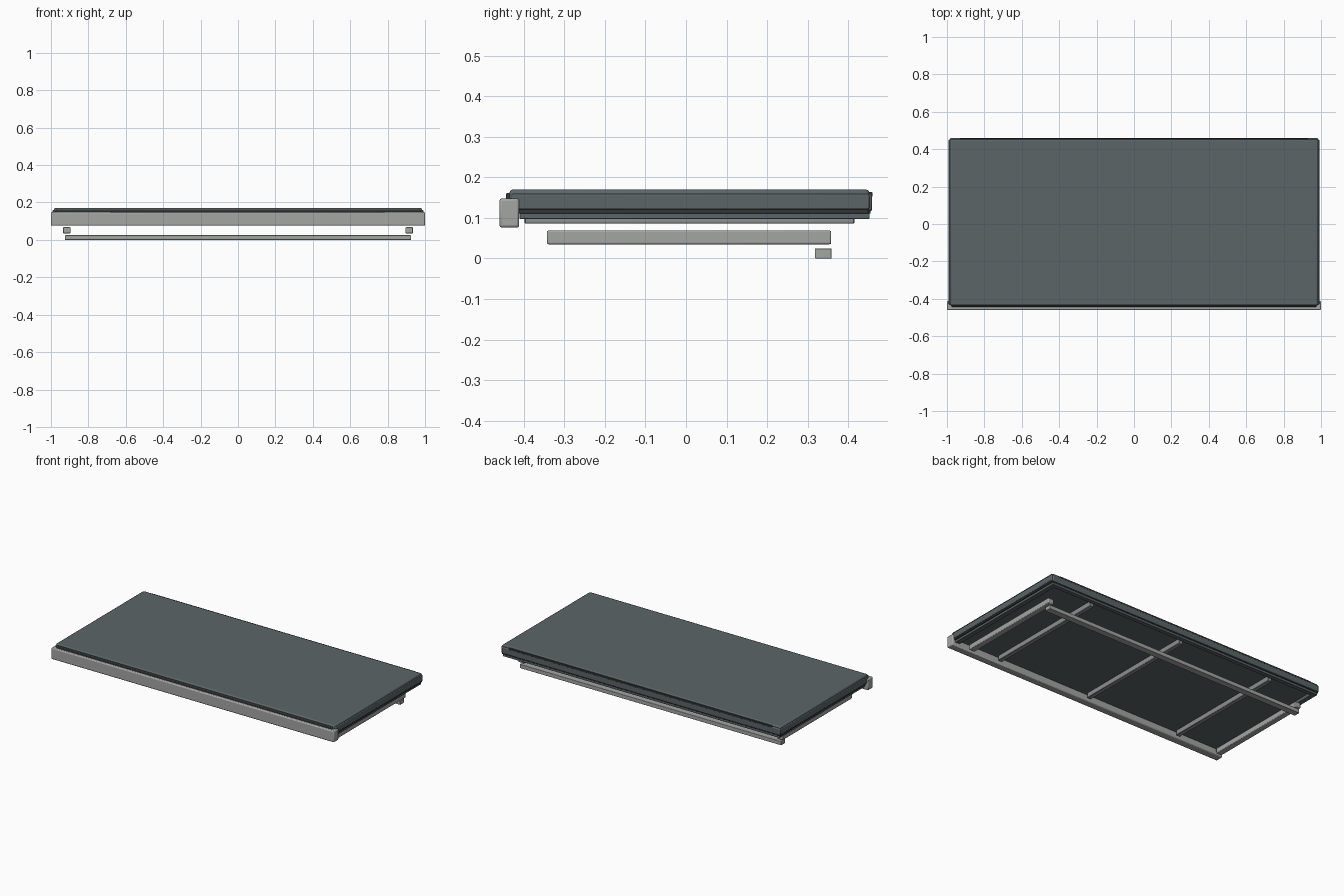
import bpy

if "Cube" in bpy.data.objects:
    bpy.data.objects.remove(bpy.data.objects["Cube"])


def material(name, rgb):
    m = bpy.data.materials.new(name)
    m.diffuse_color = (*rgb, 1)
    m.use_nodes = True
    m.node_tree.nodes["Principled BSDF"].inputs["Base Color"].default_value = m.diffuse_color
    return m


SLATE = material("slate", (0.105, 0.13, 0.137))
CHARCOAL = material("charcoal", (0.035, 0.038, 0.038))
GREY = material("light grey", (0.37, 0.38, 0.37))
MID = material("mid grey", (0.26, 0.28, 0.28))


def box(name, x, y, z, mat, bevel=0.004, segments=2):
    """Bevelled box given by its (min, max) range on each axis."""
    spans = (x, y, z)
    bpy.ops.mesh.primitive_cube_add(size=1, location=[(a + b) / 2 for a, b in spans])
    ob = bpy.context.object
    ob.name = name
    ob.scale = [b - a for a, b in spans]
    bpy.ops.object.transform_apply(location=False, rotation=False, scale=True)
    ob.data.materials.append(mat)
    if bevel:
        mod = ob.modifiers.new("edge", 'BEVEL')
        mod.width = bevel
        mod.segments = segments
    return ob


# Main panel with softened edges
box("top_panel", (-0.985, 0.985), (-0.435, 0.452), (0.116, 0.17), SLATE, 0.008)

# Edge trims: front and back bumpers, side caps
box("front_trim", (-0.975, 0.975), (-0.444, -0.425), (0.116, 0.162), CHARCOAL, 0.005)
box("back_trim", (-0.985, 0.985), (0.435, 0.459), (0.116, 0.159), SLATE, 0.006)
box("back_seal", (-0.93, 0.93), (0.448, 0.4595), (0.152, 0.164), CHARCOAL, 0.002)

# Side and back parts, mirrored left to right
for side, s in (("left", -1), ("right", 1)):
    def span(a, b):
        return tuple(sorted((s * a, s * b)))
    box(f"{side}_edge_trim", span(0.975, 0.991), (-0.43, 0.452), (0.121, 0.159), SLATE, 0.004)
    box(f"{side}_seal", span(0.955, 0.986), (-0.42, 0.45), (0.111, 0.122), CHARCOAL, 0.002)
    box(f"{side}_lip", span(0.95, 0.98), (-0.41, 0.452), (0.097, 0.118), SLATE, 0.002)
    box(f"{side}_slide_rail", span(0.896, 0.935), (-0.343, 0.358), (0.035, 0.069), GREY)

box("back_seal_lower", (-0.985, 0.985), (0.43, 0.455), (0.111, 0.12), CHARCOAL, 0.002)
box("back_lip", (-0.98, 0.98), (0.425, 0.452), (0.097, 0.118), SLATE, 0.002)

# Support ribs under the panel
for i, x in enumerate((-0.66, 0, 0.66)):
    box(f"rib_{i + 1}", (x - 0.014, x + 0.014), (-0.398, 0.415), (0.086, 0.118), MID, 0.002, 1)

# Front fascia and rear crossbar
box("front_fascia", (-1, 1), (-0.46, -0.411), (0.076, 0.148), GREY, 0.006)
box("rear_crossbar", (-0.925, 0.925), (0.318, 0.359), (0, 0.025), GREY, 0.002)

# Smooth the rounded edges, keep the flat faces crisp
for ob in bpy.data.objects:
    bpy.ops.object.select_all(action='DESELECT')
    ob.select_set(True)
    bpy.context.view_layer.objects.active = ob
    bpy.ops.object.shade_smooth_by_angle()
